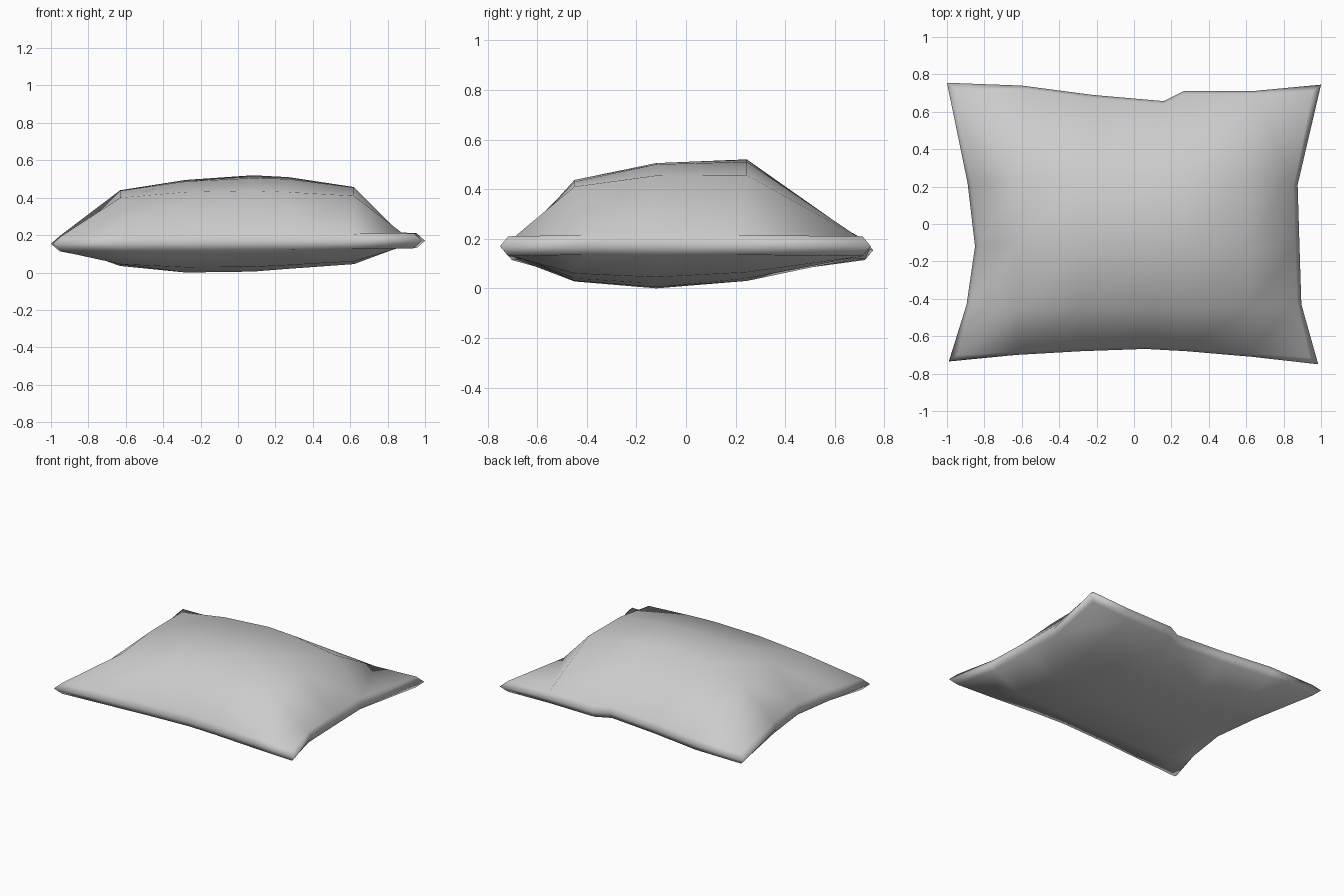
import bpy, bmesh

if "Cube" in bpy.data.objects:
    bpy.data.objects.remove(bpy.data.objects["Cube"])

# seam outline as seen from above: front and back rows, then left and right sides
FRONT = [(-.99, -.735), (-.63, -.70), (-.28, -.68), (.06, -.668), (.28, -.68), (.63, -.71), (.985, -.75)]
BACK = [(-1, .755), (-.60, .74), (-.22, .69), (.16, .657), (.27, .712), (.65, .712), (1, .745)]
LEFT = [(-.895, -.43), (-.85, -.12), (-.89, .22)]
RIGHT = [(.895, -.43), (.885, -.12), (.875, .21)]
XS = [-.63, -.28, .08, .27, .62]
YS = [-.45, -.12, .245]
# heights of the puffed panels, rows from front to back
TOP = [[.40, .43, .437, .43, .41], [.437, .487, .505, .50, .455], [.44, .495, .52, .51, .457]]
BOTTOM = [[.045, .028, .03, .04, .06], [.035, 0, .005, .02, .045], [.05, .033, .03, .04, .065]]
NX, NY = 7, 5

bm = bmesh.new()


def seam_point(i, j):
    if j == 0:
        return FRONT[i]
    if j == NY - 1:
        return BACK[i]
    return (LEFT if i == 0 else RIGHT)[j - 1]


def seam_z(x, y):
    return .162 + .008 * x + (.006 if abs(y) < .5 else 0)


def panel(heights, dz):
    """One fabric panel: puffed inside, its border set in from the seam."""
    g = {}
    for j in range(NY):
        for i in range(NX):
            if 0 < i < NX - 1 and 0 < j < NY - 1:
                co = (XS[i - 1], YS[j - 1], heights[j - 1][i - 1])
            else:
                x, y = seam_point(i, j)
                corner = i in (0, NX - 1) and j in (0, NY - 1)
                s = .955 if corner else .975
                co = (x * s, y * s, seam_z(x, y) + dz)
            g[i, j] = bm.verts.new(co)
    for j in range(NY - 1):
        for i in range(NX - 1):
            q = [g[i, j], g[i + 1, j], g[i + 1, j + 1], g[i, j + 1]]
            # left corners crease towards the tip, right corners fold across it
            if (i, j) in ((0, 0), (NX - 2, NY - 2)):
                ridge = i == 0
            elif (i, j) in ((0, NY - 2), (NX - 2, 0)):
                ridge = i != 0
            else:
                bm.faces.new(q)
                continue
            a = 0 if ridge else 1
            bm.faces.new((q[a], q[a + 1], q[a + 2]))
            bm.faces.new((q[a], q[a + 2], q[(a + 3) % 4]))
    return g


top = panel(TOP, .04)
bottom = panel(BOTTOM, -.04)

# seam band joining both panels
loop = ([(i, 0) for i in range(NX)] + [(NX - 1, j) for j in range(1, NY)]
        + [(i, NY - 1) for i in range(NX - 2, -1, -1)] + [(0, j) for j in range(NY - 2, 0, -1)])
mid = {}
for k in loop:
    x, y = seam_point(*k)
    mid[k] = bm.verts.new((x, y, seam_z(x, y)))
for a, b in zip(loop, loop[1:] + loop[:1]):
    bm.faces.new((mid[a], mid[b], top[b], top[a]))
    bm.faces.new((bottom[a], bottom[b], mid[b], mid[a]))

bmesh.ops.recalc_face_normals(bm, faces=bm.faces)
for f in bm.faces:
    f.smooth = True
mesh = bpy.data.meshes.new("pillow")
bm.to_mesh(mesh)
bm.free()
pillow = bpy.data.objects.new("pillow", mesh)
bpy.context.collection.objects.link(pillow)
